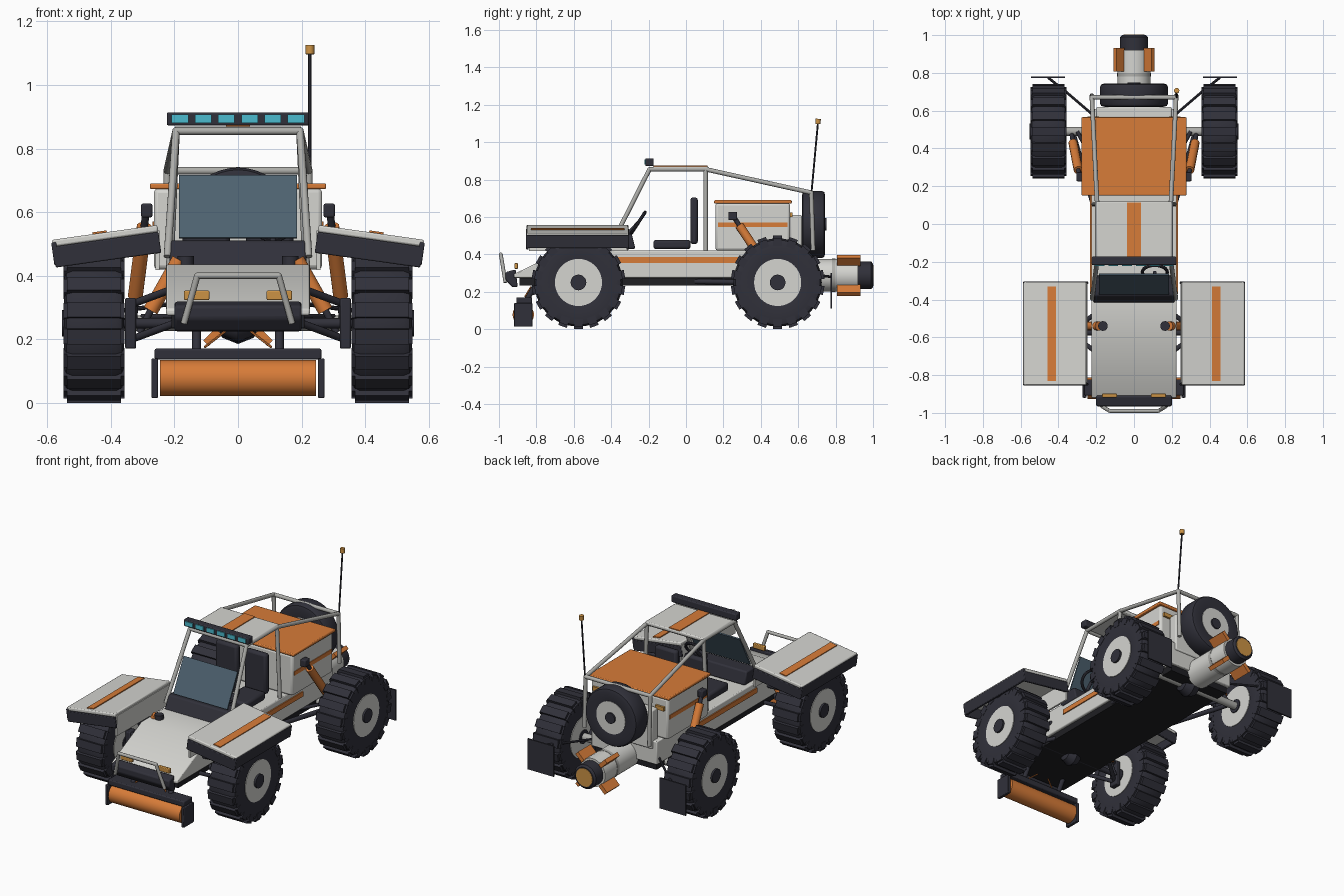
import bpy, bmesh, math
from mathutils import Vector, Matrix

cube = bpy.data.objects.get("Cube")
if cube:
    bpy.data.objects.remove(cube)


def material(name, r, g, b):
    m = bpy.data.materials.new(name)
    m.use_nodes = True
    m.diffuse_color = (r, g, b, 1)
    m.node_tree.nodes["Principled BSDF"].inputs["Base Color"].default_value = (r, g, b, 1)
    return m


WHITE = material("off_white_paint", .66, .66, .63)
ORANGE = material("orange_paint", .68, .2, .04)
DARK = material("charcoal", .03, .03, .042)
TUBE = material("grey_tube", .42, .42, .4)
GLASS = material("tinted_glass", .075, .12, .16)
CYAN = material("cyan_lamp", .07, .5, .62)
AMBER = material("amber_lamp", .6, .29, .06)
BLACK = material("underside_black", .014, .014, .017)


def finish(name, bm, mat, bevel=0):
    bmesh.ops.recalc_face_normals(bm, faces=bm.faces[:])
    me = bpy.data.meshes.new(name)
    for f in bm.faces:
        f.smooth = True
    bm.to_mesh(me)
    bm.free()
    me.set_sharp_from_angle(angle=math.radians(35))
    me.materials.append(mat)
    ob = bpy.data.objects.new(name, me)
    bpy.context.collection.objects.link(ob)
    if bevel:
        mod = ob.modifiers.new("bevel", 'BEVEL')
        mod.width, mod.segments = bevel, 2
    return ob


def add_box(bm, centre, size, frame=Matrix()):
    bmesh.ops.create_cube(bm, size=1, matrix=frame @ Matrix.Translation(centre) @ Matrix.Diagonal((*size, 1)))


def box(name, centre, size, mat, bevel=0, frame=Matrix()):
    bm = bmesh.new()
    add_box(bm, centre, size, frame)
    return finish(name, bm, mat, bevel)


def rods(name, paths, radius, mat, sides=12):
    bm = bmesh.new()
    for path in paths:
        for p, q in zip(path, path[1:]):
            p, q = Vector(p), Vector(q)
            turn = (q - p).to_track_quat('Z', 'Y').to_matrix().to_4x4()
            bmesh.ops.create_cone(bm, cap_ends=True, segments=sides, radius1=radius, radius2=radius,
                                  depth=(q - p).length, matrix=Matrix.Translation((p + q) / 2) @ turn)
        for p in path[1:-1]:
            bmesh.ops.create_uvsphere(bm, u_segments=10, v_segments=6, radius=radius,
                                      matrix=Matrix.Translation(p))
    return finish(name, bm, mat)


def lathe(name, profile, centre, axis, mat, steps=40):
    bm = bmesh.new()
    vs = [bm.verts.new((r, 0, h)) for r, h in profile]
    es = [bm.edges.new(pair) for pair in zip(vs, vs[1:] + vs[:1])]
    bmesh.ops.spin(bm, geom=vs + es, cent=(0, 0, 0), axis=(0, 0, 1), angle=math.tau, steps=steps)
    bmesh.ops.remove_doubles(bm, verts=bm.verts[:], dist=1e-5)
    turn = Vector(axis).to_track_quat('Z', 'Y').to_matrix().to_4x4()
    bm.transform(Matrix.Translation(centre) @ turn)
    return finish(name, bm, mat)


def prism(name, profile, half, mat, bevel=0):
    # side profile of (y, z) points extruded across x
    bm = bmesh.new()
    face = bm.faces.new([bm.verts.new((-half, y, z)) for y, z in profile])
    new = bmesh.ops.extrude_face_region(bm, geom=[face])["geom"]
    bmesh.ops.translate(bm, vec=(2 * half, 0, 0), verts=[v for v in new if isinstance(v, bmesh.types.BMVert)])
    return finish(name, bm, mat, bevel)


def wheel(name, centre, axis, r, w, rim, lugs=0):
    c, a = Vector(centre), Vector(axis)
    lathe(name + "_tyre", [(rim, -w * .9), (r * .86, -w), (r * .96, -w * .92), (r, -w * .72),
                           (r, w * .72), (r * .96, w * .92), (r * .86, w), (rim, w * .9)], c, a, DARK)
    rods(name + "_rim", [[c - a * w * .94, c + a * w * .94]], rim, WHITE, 40)
    rods(name + "_hub", [[c - a * w, c + a * (w + .006)]], rim / 3, DARK, 20)
    bm = bmesh.new()
    for i in range(lugs):
        frame = Matrix.Translation(c) @ Matrix.Rotation(math.tau * i / lugs, 4, 'X')
        add_box(bm, (0, 0, r + .003), (w * 1.8, .048, .022), frame)
        for s in (-1, 1):
            add_box(bm, (s * w * .93, 0, r - .02), (w * .16, .048, .04), frame)
    if lugs:
        finish(name + "_lugs", bm, DARK)
    else:
        bm.free()


# hull, belly and cowl
prism("hull", [(-.92, .275), (-.92, .295), (-.63, .435), (-.4, .435), (-.38, .42), (.61, .42), (.61, .275)],
      .226, WHITE, .006)
box("belly_plate", (0, -.15, .255), (.42, 1.48, .04), BLACK)
prism("cowl", [(-.42, .43), (-.38, .51), (-.29, .51), (-.27, .43)], .215, DARK, .008)
box("windscreen", (0, -.318, .617), (.372, .008, .222), GLASS,
    frame=Matrix.Translation((0, -.318, .617)) @ Matrix.Rotation(math.radians(-27.4), 4, 'X')
    @ Matrix.Translation((0, .318, -.617)))

# front bumper, bull bar and roller
prism("front_bumper", [(-.965, .265), (-.965, .305), (-.91, .32), (-.9, .225), (-.93, .225)], .2, DARK, .008)
rods("bull_bar", [[(-.17, -.965, .25), (-.128, -.99, .4), (.128, -.99, .4), (.17, -.965, .25)]], .01, TUBE)
rods("front_roller", [[(-.245, -.87, .078), (.245, -.87, .078)]], .057, ORANGE, 32)
box("roller_beam", (0, -.865, .153), (.525, .085, .035), DARK, .006)

# roof and lamp bar
box("roof_panel", (0, -.03, .86), (.4, .3, .02), WHITE, .006)
box("roof_stripe", (0, -.03, .872), (.075, .29, .006), ORANGE)
box("lamp_bar", (0, -.195, .893), (.448, .045, .042), DARK, .006)
for i in range(6):
    box("roof_lamp", ((i - 2.5) * .073, -.219, .894), (.052, .008, .026), CYAN)

# roll cage
cage = [[(s * .222, -.395, .46), (s * .195, -.195, .855), (s * .195, .105, .855),
         (s * .223, .67, .73), (s * .223, .68, .42)] for s in (-1, 1)]
cage += [[(s * .195, .105, .855), (s * .215, .105, .42)] for s in (-1, 1)]
cage += [[(-x, y, z), (x, y, z)] for x, y, z in ((.195, -.195, .855), (.195, .105, .855), (.223, .67, .73))]
rods("roll_cage", cage, .012, TUBE)

# rear engine box
box("engine_box", (0, .357, .547), (.53, .4, .255), WHITE, .014)
box("engine_lid", (0, .358, .681), (.555, .415, .018), ORANGE, .005)
box("rear_bulkhead", (0, .59, .49), (.4, .06, .24), WHITE, .008)

# spare wheel and aerial
wheel("spare_wheel", (0, .682, .56), (0, 1, 0), .18, .062, .1)
rods("aerial", [[(.226, .67, .72), (.226, .705, 1.1)]], .005, DARK, 8)
rods("aerial_tip", [[(.226, .705, 1.097), (.226, .707, 1.125)]], .014, AMBER)

# rear thruster
rods("thruster_body", [[(0, .58, .288), (0, .92, .288)]], .087, WHITE, 32)
rods("thruster_band", [[(0, .78, .288), (0, .8, .288)]], .089, TUBE, 32)
lathe("thruster_nozzle", [(0, .91), (.074, .91), (.074, .99), (.062, 1), (0, 1)], (0, 0, .288), (0, 1, 0), DARK)
rods("thruster_glow", [[(0, .99, .288), (0, 1.002, .288)]], .056, AMBER, 32)
for i in range(4):
    turn = Matrix.Translation((0, 0, .288)) @ Matrix.Rotation(math.radians(45 + 90 * i), 4, 'Y')
    box("thruster_fin", (.112, .87, 0), (.06, .125, .025), ORANGE, frame=turn)

# steering wheel
ring = [(.066 + .009 * math.cos(math.tau * k / 8), .009 * math.sin(math.tau * k / 8)) for k in range(8)]
lathe("steering_wheel", ring, (.11, -.255, .57), (0, .13, -.085), DARK, 24)
rods("steering_column", [[(.11, -.255, .57), (.11, -.32, .5)]], .01, DARK)

# axles and running gear
rods("rear_axle", [[(-.38, .49, .25), (.38, .49, .25)]], .024, TUBE)
lathe("front_differential", [(0, -.06), (.04, -.045), (.06, 0), (.04, .045), (0, .06)],
      (0, -.575, .25), (1, 0, 0), DARK, 20)
lathe("rear_differential", [(0, -.07), (.045, -.05), (.065, 0), (.045, .05), (0, .07)],
      (0, .49, .25), (1, 0, 0), DARK, 20)

# everything that comes in left and right pairs
for s, side in ((1, "left_"), (-1, "right_")):
    wheel(side + "front_wheel", (s * .453, -.575, .25), (s, 0, 0), .236, .095, .126, 18)
    wheel(side + "rear_wheel", (s * .453, .49, .25), (s, 0, 0), .236, .095, .126, 18)

    # tilted front fender
    tilt = Matrix.Translation((s * .418, -.58, .525)) @ Matrix.Rotation(s * math.radians(8), 4, 'Y')
    box(side + "fender_top", (0, 0, 0), (.335, .545, .022), WHITE, .006, tilt)
    box(side + "fender_stripe", (s * .016, 0, .013), (.046, .5, .007), ORANGE, 0, tilt)
    box(side + "fender_outer_skirt", (s * .163, 0, -.033), (.016, .55, .072), DARK, .004, tilt)
    for y in (-.268, .268):
        box(side + "fender_end_skirt", (0, y, -.044), (.335, .014, .066), DARK, .004, tilt)
    box(side + "fender_inner_wall", (s * .253, -.575, .48), (.012, .53, .125), WHITE)

    # body trim and lamps
    box(side + "sill_stripe", (s * .229, -.03, .37), (.008, .68, .03), ORANGE)
    box(side + "engine_stripe", (s * .266, .357, .558), (.006, .37, .025), ORANGE)
    box(side + "headlamp", (s * .13, -.908, .338), (.08, .02, .03), AMBER, .004)
    box(side + "tail_lamp", (s * .215, .562, .612), (.06, .016, .025), AMBER)
    box(side + "air_intake", (s * .287, .25, .605), (.036, .048, .044), DARK, .006)

    # seats
    box(side + "seat_base", (s * .1, -.075, .453), (.15, .2, .05), DARK, .014)
    box(side + "seat_back", (s * .1, .043, .58), (.15, .04, .25), DARK, .014)

    # roller mounts
    box(side + "roller_plate", (s * .262, -.87, .077), (.02, .1, .125), DARK, .004)
    rods(side + "roller_strut", [[(s * .13, -.85, .16), (s * .13, -.79, .26)]], .014, DARK)
    rods(side + "roller_cable", [[(s * .105, -.86, .175), (s * .04, -.83, .225)]], .004, ORANGE, 6)

    # front suspension
    box(side + "front_upright", (s * .338, -.575, .25), (.035, .06, .16), DARK, .006)
    rods(side + "front_arms", [[(s * .2, y, z + .05), (s * .335, -.575, z)]
                               for y in (-.68, -.47) for z in (.2, .31)], .012, DARK)
    rods(side + "front_stub_axle", [[(s * .05, -.575, .25), (s * .38, -.575, .25)]], .016, DARK)
    rods(side + "front_shock", [[(s * .185, -.54, .45), (s * .275, -.54, .29)]], .024, ORANGE)
    rods(side + "front_shock_cap", [[(s * .165, -.54, .43), (s * .165, -.54, .462)]], .026, DARK)
    rods(side + "front_shock_rod", [[(s * .27, -.54, .3), (s * .31, -.54, .22)]], .011, DARK)

    # rear suspension
    rods(side + "rear_shock", [[(s * .295, .285, .555), (s * .323, .43, .335)]], .024, ORANGE)
    rods(side + "rear_shock_rod", [[(s * .288, .25, .61), (s * .295, .285, .555)],
                                   [(s * .323, .43, .335), (s * .33, .48, .25)]], .012, DARK)
    rods(side + "trailing_arm", [[(s * .2, .05, .255), (s * .32, .47, .25)]], .014, DARK)
    rods(side + "rear_link", [[(s * .15, .2, .27), (s * .3, .49, .27)]], .01, DARK)

    # rear mud flap on its stay
    box(side + "mud_flap", (s * .455, .777, .205), (.18, .009, .19), DARK)
    rods(side + "flap_stay", [[(s * .22, .58, .31), (s * .36, .7, .29), (s * .455, .775, .28)]], .007, DARK, 8)
